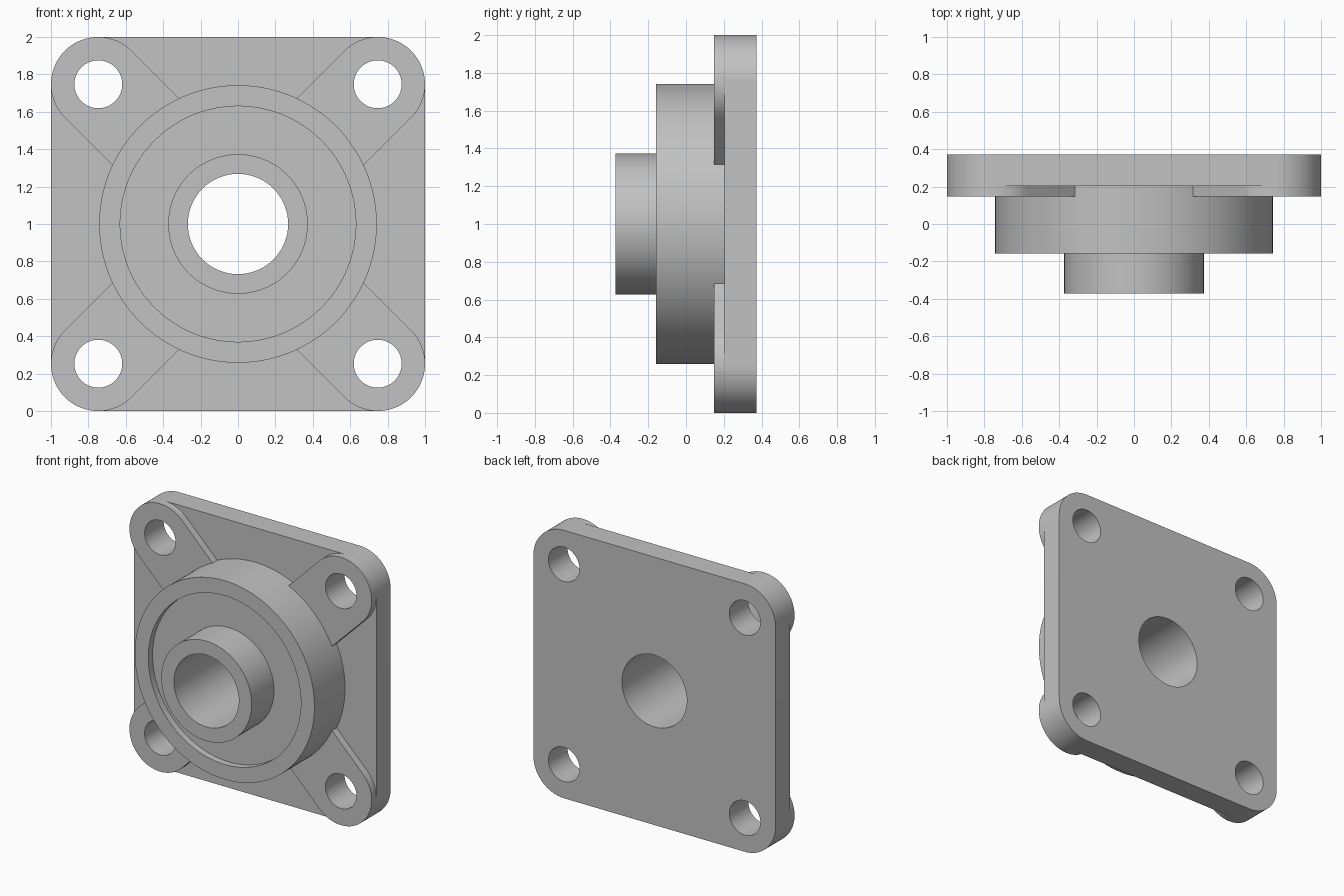
import bpy, bmesh, math
from mathutils import Vector, Matrix

cube = bpy.data.objects.get("Cube")
if cube:
    bpy.data.objects.remove(cube, do_unlink=True)

# Shared dimensions
BACK, PLATE_Y, PAD_Y, HUB_Y, FLOOR_Y, FRONT = 0.3725, 0.203, 0.148, -0.158, -0.108, -0.3725
BOLT = 0.747            # bolt hole offset from the centre
CORNER = 1 - BOLT       # corner radius
HUB_R, RECESS_R, COLLAR_R, BORE_R, BOLT_R = 0.742, 0.63, 0.373, 0.268, 0.128
CENTRE = Vector((0, 0, 1))

metal = bpy.data.materials.new("Cast grey")
metal.use_nodes = True
GREY = (0.54, 0.54, 0.54, 1)
metal.diffuse_color = GREY
bsdf = next(n for n in metal.node_tree.nodes if n.type == 'BSDF_PRINCIPLED')
bsdf.inputs["Base Color"].default_value = GREY
bsdf.inputs["Roughness"].default_value = 0.6


def arc(cx, cz, r, a0, a1, n):
    """Points on an arc, angles in degrees, both ends included."""
    return [(cx + r * math.cos(math.radians(a0 + (a1 - a0) * i / n)),
             cz + r * math.sin(math.radians(a0 + (a1 - a0) * i / n))) for i in range(n + 1)]


def circle(cx, cz, r, n):
    return arc(cx, cz, r, 0, 360, n)[:-1]


def finish(bm, name):
    bmesh.ops.recalc_face_normals(bm, faces=bm.faces)
    mesh = bpy.data.meshes.new(name)
    bm.to_mesh(mesh)
    bm.free()
    mesh.materials.append(metal)
    obj = bpy.data.objects.new(name, mesh)
    bpy.context.collection.objects.link(obj)
    bpy.ops.object.select_all(action='DESELECT')
    obj.select_set(True)
    bpy.context.view_layer.objects.active = obj
    bpy.ops.object.shade_smooth_by_angle(angle=math.radians(30))
    return obj


def extruded(name, loops, y0, y1, turn=0):
    """Outline plus hole loops, filled and extruded along y, turned about the bore."""
    bm = bmesh.new()
    edges = []
    for loop in loops:
        vs = [bm.verts.new((x, y0, z)) for x, z in loop]
        edges += [bm.edges.new((v, vs[(i + 1) % len(vs)])) for i, v in enumerate(vs)]
    bmesh.ops.triangle_fill(bm, edges=edges, use_beauty=True, normal=(0, -1, 0))
    out = bmesh.ops.extrude_face_region(bm, geom=bm.faces[:], use_keep_orig=True)
    moved = [g for g in out["geom"] if isinstance(g, bmesh.types.BMVert)]
    bmesh.ops.translate(bm, verts=moved, vec=(0, y1 - y0, 0))
    bmesh.ops.transform(bm, verts=bm.verts,
                        matrix=Matrix.Translation(CENTRE) @ Matrix.Rotation(-math.radians(turn), 4, 'Y'))
    return finish(bm, name)


def lathed(name, profile, n=128):
    """Closed (radius, y) profile spun about the bore axis."""
    bm = bmesh.new()
    vs = [bm.verts.new((r, y, 1)) for r, y in profile]
    edges = [bm.edges.new((v, vs[(i + 1) % len(vs)])) for i, v in enumerate(vs)]
    bmesh.ops.spin(bm, geom=vs + edges, cent=CENTRE, axis=(0, 1, 0), angle=math.tau, steps=n)
    bmesh.ops.remove_doubles(bm, verts=bm.verts, dist=1e-5)
    return finish(bm, name)


# Square base plate with rounded corners, bolt holes and bore
outline, holes = [], [circle(0, 0, BORE_R, 128)]
for k, (sx, sz) in enumerate([(1, 1), (-1, 1), (-1, -1), (1, -1)]):
    outline += arc(sx * BOLT, sz * BOLT, CORNER, 90 * k, 90 * k + 90, 24)
    holes.append(circle(sx * BOLT, sz * BOLT, BOLT_R, 64))
extruded("base_plate", [outline] + holes, PLATE_Y, BACK)

# Raised bolt pads running diagonally into the housing
reach = BOLT * math.sqrt(2)
inner_r = HUB_R - 0.01
half = math.degrees(math.asin(CORNER / inner_r))
pad = arc(reach, 0, CORNER, -90, 90, 48) + arc(0, 0, inner_r, half, -half, 16)
for name, turn in [("upper_left", 45), ("upper_right", 135), ("lower_right", 225), ("lower_left", 315)]:
    # Holes are turned back so their facets line up with the plate
    hole = arc(reach, 0, BOLT_R, -turn, 360 - turn, 64)[:-1]
    extruded("bolt_pad_" + name, [pad, hole], PAD_Y, PLATE_Y, turn)

# Round bearing housing with a shallow recess
lathed("bearing_housing", [(BORE_R, FLOOR_Y), (RECESS_R, FLOOR_Y), (RECESS_R, HUB_Y),
                           (HUB_R, HUB_Y), (HUB_R, PLATE_Y), (BORE_R, PLATE_Y)])

# Projecting shaft collar
lathed("shaft_collar", [(BORE_R, FRONT), (COLLAR_R, FRONT), (COLLAR_R, FLOOR_Y), (BORE_R, FLOOR_Y)])
